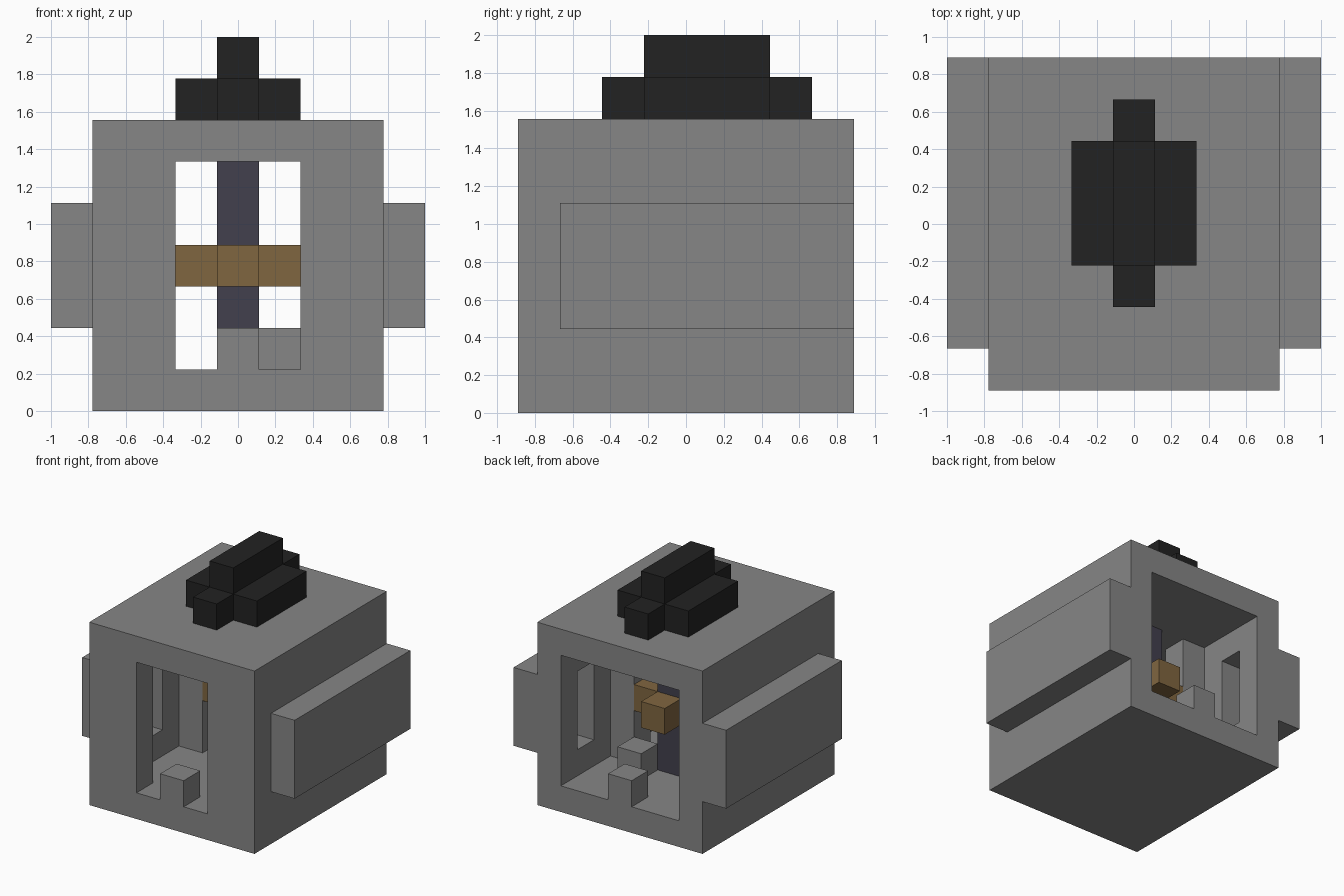
import bpy

U = 2 / 9  # one block

cube = bpy.data.objects.get("Cube")
if cube:
    bpy.data.objects.remove(cube, do_unlink=True)


def material(name, rgb):
    m = bpy.data.materials.new(name)
    m.use_nodes = True
    m.diffuse_color = (*rgb, 1)
    for node in m.node_tree.nodes:
        if node.type == 'BSDF_PRINCIPLED':
            node.inputs["Base Color"].default_value = (*rgb, 1)
    return m


grey = material("stone grey", (0.238, 0.238, 0.238))
black = material("soot black", (0.016, 0.016, 0.016))
brown = material("wood brown", (0.216, 0.133, 0.051))
slate = material("dark slate", (0.054, 0.051, 0.075))


def box(name, mat, x, y, z):
    """Box from ranges given in blocks."""
    verts = [(a * U, b * U, c * U) for a in x for b in y for c in z]
    faces = [(0, 1, 3, 2), (4, 6, 7, 5), (0, 4, 5, 1),
             (2, 3, 7, 6), (0, 2, 6, 4), (1, 5, 7, 3)]
    mesh = bpy.data.meshes.new(name)
    mesh.from_pydata(verts, [], faces)
    if mat:
        mesh.materials.append(mat)
    ob = bpy.data.objects.new(name, mesh)
    bpy.context.collection.objects.link(ob)
    return ob


def carve(ob, cutters):
    for c in cutters:
        mod = ob.modifiers.new(c.name, 'BOOLEAN')
        mod.operation = 'DIFFERENCE'
        mod.solver = 'EXACT'
        mod.object = c
        c.hide_render = True
    dg = bpy.context.evaluated_depsgraph_get()
    mesh = bpy.data.meshes.new_from_object(ob.evaluated_get(dg))
    ob.modifiers.clear()
    ob.data = mesh
    for c in cutters:
        bpy.data.objects.remove(c, do_unlink=True)


# Hollow body: open back, front window, wall slots closed by the side slabs
body = box("body", grey, (-3.5, 3.5), (-4, 4), (0, 7))
carve(body, [
    box("cavity_cutter", grey, (-2.5, 2.5), (-3, 5), (1, 6)),
    box("window_cutter", grey, (-1.5, 1.5), (-5, -2), (1, 6)),
    box("front_slot_cutter", grey, (-3.6, 3.6), (-2, -1), (2, 5)),
    box("back_slot_cutter", grey, (-3.6, 3.6), (2, 3), (2, 5)),
])

# Side slabs, inner pillars and crossbar arms
for side, s in (("left", 1), ("right", -1)):
    def span(a, b):
        return sorted((s * a, s * b))
    box(side + "_slab", grey, span(3.5, 4.5), (-3, 4), (2, 5))
    box(side + "_pillar", grey, span(1.5, 2.5), (0, 1), (1, 6))
    box(side + "_crossbar_arm", brown, span(0.5, 1.5), (0, 1), (3, 4))
    box(side + "_cap_wing", black, span(0.5, 1.5), (-1, 2), (7, 8))

# Central column and crossbar hub
mid = (-0.5, 0.5)
box("lower_column", slate, mid, (0, 1), (1, 3))
box("upper_column", slate, mid, (0, 1), (4, 6))
box("crossbar_hub", brown, mid, (-1, 2), (3, 4))

# Sill blocks and floor block
box("front_sill_block", grey, mid, (-4, -3), (1, 2))
box("back_sill_block", grey, mid, (3, 4), (1, 2))
box("floor_block", grey, (0.5, 1.5), (1, 2), (1, 2))

# Roof cap
box("cap_base", black, mid, (-2, 3), (7, 8))
box("cap_ridge", black, mid, (-1, 2), (8, 9))
